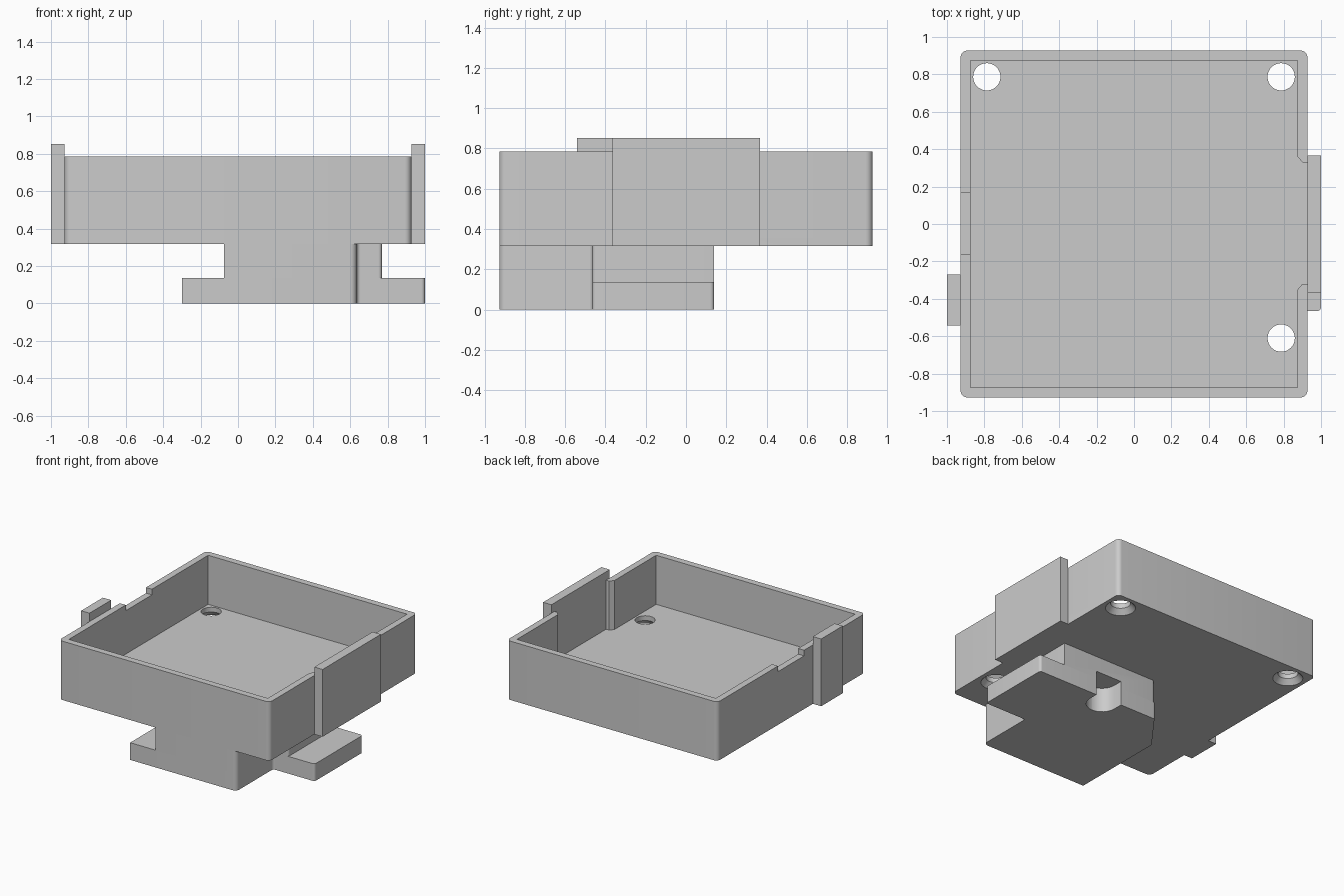
import bpy, bmesh, math
from mathutils import Vector

cube = bpy.data.objects.get("Cube")
if cube:
    bpy.data.objects.remove(cube, do_unlink=True)

GREY = (0.6, 0.6, 0.6, 1)
grey = bpy.data.materials.new("plain_grey")
grey.use_nodes = True
grey.diffuse_color = GREY
grey.node_tree.nodes["Principled BSDF"].inputs["Base Color"].default_value = GREY


def outline(corners, steps=6):
    """Corners are (x, y) or (x, y, radius); rounded ones become arcs."""
    pts = []
    for i, c in enumerate(corners):
        p = Vector(c[:2])
        if len(c) == 2:
            pts.append(p)
            continue
        a = (Vector(corners[i - 1][:2]) - p).normalized()
        b = (Vector(corners[(i + 1) % len(corners)][:2]) - p).normalized()
        half = a.angle(b) / 2
        centre = p + (a + b).normalized() * c[2] / math.sin(half)
        start = p + a * c[2] / math.tan(half) - centre
        end = p + b * c[2] / math.tan(half) - centre
        for k in range(steps + 1):
            t = k / steps * (math.pi - 2 * half)
            span = math.pi - 2 * half
            pts.append(centre + (start * math.sin(span - t) + end * math.sin(t)) / math.sin(span))
    return pts


def make(name, bm):
    bmesh.ops.recalc_face_normals(bm, faces=bm.faces[:])
    mesh = bpy.data.meshes.new(name)
    bm.to_mesh(mesh)
    bm.free()
    mesh.materials.append(grey)
    obj = bpy.data.objects.new(name, mesh)
    bpy.context.collection.objects.link(obj)
    return obj


def prism(name, corners, z0, z1):
    bm = bmesh.new()
    face = bm.faces.new([bm.verts.new((p.x, p.y, z0)) for p in outline(corners)])
    top = bmesh.ops.extrude_face_region(bm, geom=[face], use_keep_orig=True)["geom"]
    bmesh.ops.translate(bm, vec=(0, 0, z1 - z0),
                        verts=[v for v in top if isinstance(v, bmesh.types.BMVert)])
    return make(name, bm)


def box(name, x0, x1, y0, y1, z0, z1):
    return prism(name, [(x0, y0), (x1, y0), (x1, y1), (x0, y1)], z0, z1)


def lathe(name, x, y, profile, sides=32):
    """Solid of stacked rings, from (radius, z) pairs."""
    bm = bmesh.new()
    rings = [[bm.verts.new((x + r * math.cos(math.tau * k / sides),
                            y + r * math.sin(math.tau * k / sides), z))
              for k in range(sides)] for r, z in profile]
    for lo, hi in zip(rings, rings[1:]):
        for k in range(sides):
            n = (k + 1) % sides
            bm.faces.new((lo[k], lo[n], hi[n], hi[k]))
    bm.faces.new(rings[0])
    bm.faces.new(rings[-1])
    return make(name, bm)


def cut(obj, cutter):
    mod = obj.modifiers.new("cut", "BOOLEAN")
    mod.operation = "DIFFERENCE"
    mod.solver = "EXACT"
    mod.object = cutter
    bpy.context.view_layer.objects.active = obj
    bpy.ops.object.modifier_apply(modifier=mod.name)
    bpy.data.objects.remove(cutter, do_unlink=True)


BOTTOM, FLOOR, RIM, TAB_TOP = 0.317, 0.395, 0.785, 0.852
W, IN, R = 0.927, 0.875, 0.035

# Tray with rounded outer corners
tray = prism("tray", [(-W, -W, R), (W, -W, R), (W, W, R), (-W, W, R)], BOTTOM, RIM)

# Pocket, with the chamfered opening through the left wall
cut(tray, prism("pocket", [(-IN, -IN), (IN, -IN), (IN, -0.35), (0.9, -0.32), (0.96, -0.32),
                           (0.96, 0.33), (0.9, 0.33), (IN, 0.36), (IN, IN), (-IN, IN)],
                FLOOR, 1))

# Shallow notch in the right rim
cut(tray, box("notch", -1, -0.8, -0.16, 0.168, RIM - 0.045, 1))

# Countersunk screw holes
for x, y in ((-0.787, 0.787), (0.787, 0.787), (0.787, -0.61)):
    cut(tray, lathe("hole", x, y, [(0.113, BOTTOM - 0.005), (0.073, BOTTOM + 0.04), (0.073, 0.5)]))

# Side tabs rising above the rim
left_tab = box("left_tab", W, 1, -0.365, 0.367, BOTTOM, TAB_TOP)
right_tab = box("right_tab", -1, -W, -0.542, -0.27, BOTTOM, TAB_TOP)

# Stem and wider foot below the tray
r = 0.02
stem = prism("stem", [(-0.075, -W), (0.635, -W, R), (0.635, -0.465, r), (0.77, -0.465, r),
                      (0.77, 0.14), (-0.075, 0.14, r)], 0.137, BOTTOM)
foot = prism("foot", [(-0.3, -W), (0.635, -W, R), (0.635, -0.465, r), (1, -0.465, r),
                      (1, 0.14, r), (-0.075, 0.14, r), (-0.3, -0.16)], 0, 0.137)

# Round-ended slot at the back of the foot
for part in (stem, foot):
    cut(part, prism("slot", [(0.24, 0.2), (0.24, -0.05, 0.114), (0.47, -0.05, 0.114),
                             (0.47, 0.2)], -0.1, 0.195))

# Smooth rounded corners, keep hard edges
for obj in (tray, left_tab, right_tab, stem, foot):
    bpy.ops.object.select_all(action="DESELECT")
    obj.select_set(True)
    bpy.context.view_layer.objects.active = obj
    bpy.ops.object.shade_smooth_by_angle(angle=math.radians(30))
